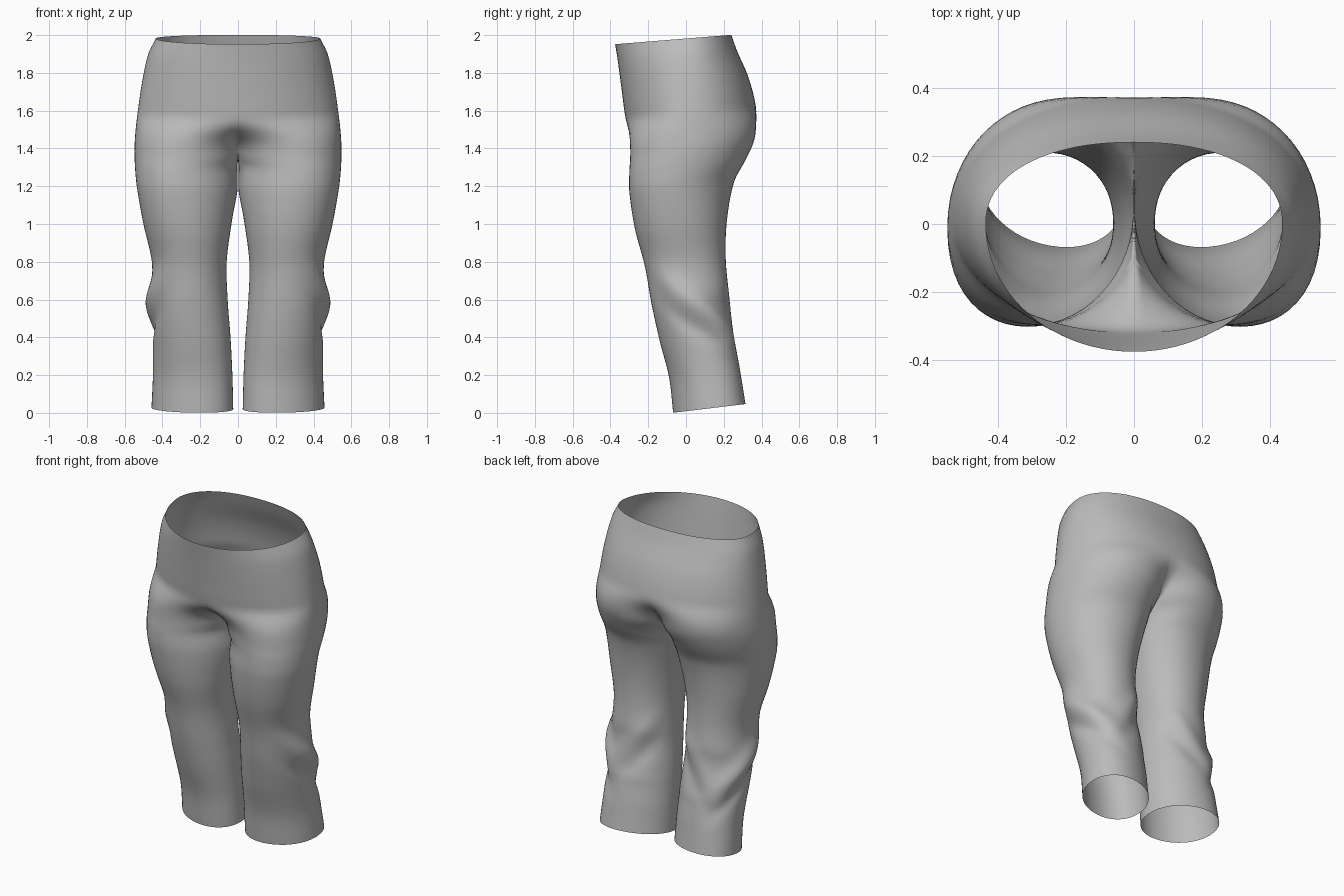
import bpy, bmesh
from math import sin, cos, pi, exp, radians, copysign

cube = bpy.data.objects.get("Cube")
if cube:
    bpy.data.objects.remove(cube, do_unlink=True)

# Tailoring guide: height, outer x, inner x, front y, back y
GUIDE = [
    (1.982, .435, 0, -.375, .24), (1.9, .475, 0, -.362, .268),
    (1.75, .508, 0, -.342, .33), (1.6, .53, 0, -.322, .368),
    (1.5, .542, 0, -.3, .372), (1.4, .548, 0, -.295, .358),
    (1.3, .545, .002, -.3, .31), (1.2, .535, .004, -.3, .255),
    (1, .5, .035, -.27, .217), (.8, .456, .06, -.218, .21),
    (.6, .455, .055, -.183, .228), (.4, .452, .04, -.14, .25),
    (.2, .45, .03, -.09, .285), (.009, .458, .025, -.068, .315),
]
CROTCH = 1.39
OUTER, INNER = 44, 10      # segments around the outside and the inseam
UPPER, LOWER = 24, 52      # rows above and below the crotch


def smooth(low, high, value):
    t = min(1, max(0, (value - low) / (high - low)))
    return t * t * (3 - 2 * t)


def lerp(a, b, t):
    return a + (b - a) * t


def measure(z):
    """Cubic interpolation of the guide at height z."""
    k = next((i for i in range(len(GUIDE) - 2) if z >= GUIDE[i + 1][0]), len(GUIDE) - 2)
    p, q = GUIDE[k], GUIDE[k + 1]
    before, after = GUIDE[max(k - 1, 0)], GUIDE[min(k + 2, len(GUIDE) - 1)]
    span = q[0] - p[0]
    t = (z - p[0]) / span
    out = []
    for c in range(1, 5):
        m = (q[c] - before[c]) / (q[0] - before[0]) * span
        n = (after[c] - p[c]) / (after[0] - p[0]) * span
        d = q[c] - p[c]
        out.append(p[c] + t * (m + t * (3 * d - 2 * m - n + t * (m + n - 2 * d))))
    return out


def rounded(angle, power):
    """Point on a unit superellipse."""
    c, s = cos(angle), sin(angle)
    return (copysign(abs(c) ** (2 / power), c), copysign(abs(s) ** (2 / power), s))


def bump(value, width):
    return exp(-(value / width) ** 2)


def folds(angle, z):
    """Cloth creases slanting round the knee towards the back of the calf."""
    slant = z + .18 * angle
    side = bump(angle - .2, .75)
    crease = .036 * bump(slant - .59, .085) - .014 * bump(slant - .43, .05)
    back = bump(angle - 1.8, .55)
    inseam = z - .2 * (angle - 1.9)
    crease_back = .015 * bump(inseam - .6, .07) - .012 * bump(inseam - .46, .06)
    return side * crease + back * crease_back


def leg_point(angle, z):
    """Leg section, turned outwards at the hem and inwards at the thigh."""
    xo, xi, yf, yb = measure(z)
    cx, cy = (xo + xi) / 2, (yf + yb) / 2
    c, s = rounded(angle, 2.1)
    swell = folds(angle, z)
    x = cx + c * ((xo - xi) / 2 + swell)
    y = cy + s * ((yb - yf) / 2 + swell)
    twist = .16 * (1 - smooth(0, .8, z)) - .15 * smooth(.8, 1.35, z)
    return x, y + twist * (x - cx)


def row(z, closed):
    """One ring of the garment: the outside arc, plus the inseam when closed."""
    xo, xi, yf, yb = measure(z)
    blend = 1 - smooth(CROTCH - .02, 1.6, z)
    seam = smooth(1.31, CROTCH, z)
    gap = 0 if z >= CROTCH else .003
    start = leg_point(radians(-150), z)[0]
    points = []
    for i in range(OUTER + (INNER if closed else 1)):
        inside = max(0, (i - OUTER) / INNER)
        angle = radians(-150 + 300 * min(i, OUTER) / OUTER + 60 * inside)
        x, y = leg_point(angle, z)
        x = lerp(x, max(0, (x - start) / (xo - start) * xo), seam)
        if not closed:
            c, s = rounded(-pi / 2 + pi * i / OUTER, 2 if i < OUTER / 2 else 2.2)
            x = lerp(xo * max(c, 0), x, blend)
            y = lerp(s * (yb if s > 0 else -yf), y, blend)
            if i in (0, OUTER):
                x = 0
        dip = .06 * sin(pi * inside) * smooth(1, CROTCH, z)
        points.append((max(x, gap), y, dip))
    # Keep the full depth of the guide in every ring
    low, high = min(p[1] for p in points), max(p[1] for p in points)
    ring = []
    for x, y, dip in points:
        y = lerp(yf, yb, (y - low) / (high - low))
        ring.append((x, y, z + (.12 - .02 * z) * y - dip))
    return ring


# Half of the trousers, waist to hem
bm = bmesh.new()
top, hem = GUIDE[0][0], GUIDE[-1][0]
rows = [row(lerp(top, CROTCH, i / UPPER), False) for i in range(UPPER)]
rows += [row(lerp(CROTCH, hem, i / LOWER), True) for i in range(LOWER + 1)]
rings = [[bm.verts.new(p) for p in r] for r in rows]
for j, (upper, lower) in enumerate(zip(rings, rings[1:])):
    closed = j >= UPPER
    for i in range(len(upper) if closed else OUTER):
        n = (i + 1) % len(lower) if closed else i + 1
        bm.faces.new((upper[i], lower[i], lower[n], upper[n]))
mesh = bpy.data.meshes.new("trousers")
bm.to_mesh(mesh)
bm.free()
trousers = bpy.data.objects.new("trousers", mesh)
bpy.context.collection.objects.link(trousers)

# Other half
mirror = trousers.modifiers.new("other_half", 'MIRROR')
mirror.use_clip = True
mirror.merge_threshold = .0005

# Cloth colour
cloth = bpy.data.materials.new("grey cloth")
cloth.use_nodes = True
colour = (.5, .5, .5, 1)
cloth.diffuse_color = colour
cloth.node_tree.nodes["Principled BSDF"].inputs["Base Color"].default_value = colour
mesh.materials.append(cloth)
mesh.shade_smooth()
